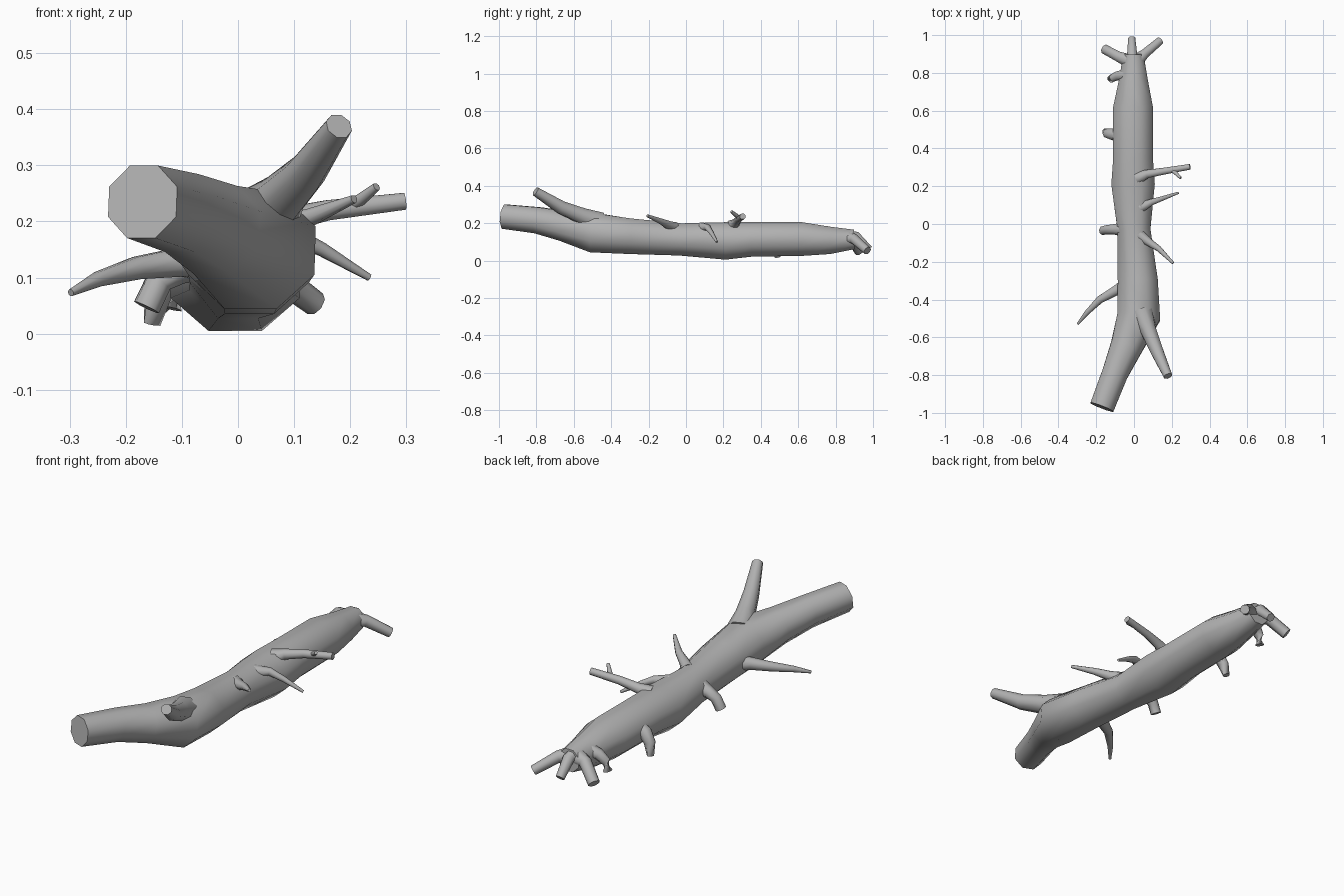
import bpy
import bmesh
import math
from mathutils import Vector

SIDES = 8

default_cube = bpy.data.objects.get("Cube")
if default_cube:
    bpy.data.objects.remove(default_cube, do_unlink=True)

# Single bark colour
bark = bpy.data.materials.new("bark_grey")
bark_colour = (0.45, 0.45, 0.45, 1)
bark.diffuse_color = bark_colour
bark.use_nodes = True
shader = bark.node_tree.nodes["Principled BSDF"]
shader.inputs["Base Color"].default_value = bark_colour
shader.inputs["Roughness"].default_value = 0.8


def make_limb(name, stations):
    """Skin a capped tube through (x, y, z, half width, half height) stations."""
    centres = [Vector(station[:3]) for station in stations]
    mesh_builder = bmesh.new()
    rings = []
    for index, station in enumerate(stations):
        before = centres[max(index - 1, 0)]
        after = centres[min(index + 1, len(centres) - 1)]
        tangent = (after - before).normalized()
        reference = Vector((0, 0, 1))
        if abs(tangent.z) > 0.95:
            reference = Vector((0, 1, 0))
        across = tangent.cross(reference).normalized()
        upward = across.cross(tangent)
        half_width, half_height = station[3], station[-1]
        # Scale so the flat sides of the polygon reach the given half sizes
        stretch = 1 / math.cos(math.pi / SIDES)
        ring = []
        for side in range(SIDES):
            angle = (side + 0.5) * math.tau / SIDES
            offset = across * math.cos(angle) * half_width
            offset += upward * math.sin(angle) * half_height
            ring.append(mesh_builder.verts.new(centres[index] + offset * stretch))
        rings.append(ring)
    for lower, upper in zip(rings, rings[1:]):
        for side in range(SIDES):
            following = (side + 1) % SIDES
            mesh_builder.faces.new(
                (lower[side], lower[following], upper[following], upper[side]))
    mesh_builder.faces.new(rings[0])
    mesh_builder.faces.new(rings[-1])
    bmesh.ops.recalc_face_normals(mesh_builder, faces=mesh_builder.faces)

    mesh = bpy.data.meshes.new(name)
    mesh_builder.to_mesh(mesh)
    mesh_builder.free()
    mesh.materials.append(bark)
    limb = bpy.data.objects.new(name, mesh)
    bpy.context.collection.objects.link(limb)
    bpy.ops.object.select_all(action="DESELECT")
    limb.select_set(True)
    bpy.context.view_layer.objects.active = limb
    bpy.ops.object.shade_smooth_by_angle(angle=math.radians(62))
    return limb


# Main trunk, bent near the front and tapering at the back
make_limb("trunk", [
    (-.17, -.97, .235, .065, .065),
    (-.1, -.79, .215, .069, .07),
    (-.04, -.65, .185, .085, .08),
    (.025, -.49, .148, .114, .105),
    (.02, -.3, .13, .106, .095),
    (0, -.03, .113, .087, .086),
    (-.005, .21, .105, .115, .1),
    (-.005, .35, .113, .105, .092),
    (-.005, .62, .115, .105, .09),
    (-.003, .77, .108, .075, .073),
    (-.003, .9, .113, .053, .052),
])

# Thick branch rising on the left near the front
make_limb("front_left_branch", [
    (.04, -.47, .2, .06),
    (.075, -.56, .24, .042),
    (.12, -.67, .285, .034),
    (.18, -.805, .37, .023),
])

# Long drooping branch on the right
make_limb("front_right_branch", [
    (-.03, -.32, .13, .042),
    (-.1, -.355, .128, .026),
    (-.18, -.4, .117, .02),
    (-.25, -.47, .097, .013),
    (-.298, -.53, .073, .006),
])

# Thin branches on the left side
make_limb("upper_left_twig", [
    (.03, -.06, .175, .03),
    (.07, -.09, .188, .022),
    (.13, -.13, .208, .015),
    (.207, -.207, .24, .007),
])
make_limb("lower_left_twig", [
    (.03, .085, .175, .028),
    (.09, .115, .178, .017),
    (.15, .135, .15, .012),
    (.234, .165, .1, .006),
])
make_limb("long_left_branch", [
    (.02, .245, .18, .035),
    (.07, .265, .2, .022),
    (.16, .28, .22, .018),
    (.297, .303, .236, .015),
])
make_limb("long_branch_offshoot", [
    (.2, .285, .228, .01),
    (.22, .27, .24, .01),
    (.247, .243, .262, .007),
])

# Short stubs drooping on the right side
make_limb("middle_right_stub", [
    (-.05, -.03, .13, .038),
    (-.105, -.028, .115, .027),
    (-.14, -.03, .095, .024),
    (-.163, -.035, .047, .023),
])
make_limb("rear_right_stub", [
    (-.06, .465, .13, .038),
    (-.115, .475, .115, .029),
    (-.142, .48, .075, .024),
    (-.153, .49, .018, .015),
])
make_limb("tail_right_stub", [
    (-.03, .79, .13, .032),
    (-.085, .785, .12, .024),
    (-.11, .775, .09, .021),
    (-.12, .77, .045, .02),
])

# Three downward branches around the narrow back end
make_limb("back_right_branch", [
    (-.02, .86, .12, .038),
    (-.08, .885, .12, .027),
    (-.155, .925, .05, .025),
])
make_limb("back_left_branch", [
    (.01, .86, .12, .038),
    (.055, .9, .115, .025),
    (.138, .97, .053, .021),
])
make_limb("back_centre_branch", [
    (-.01, .85, .13, .035),
    (-.01, .91, .13, .025),
    (-.012, .98, .06, .019),
])
